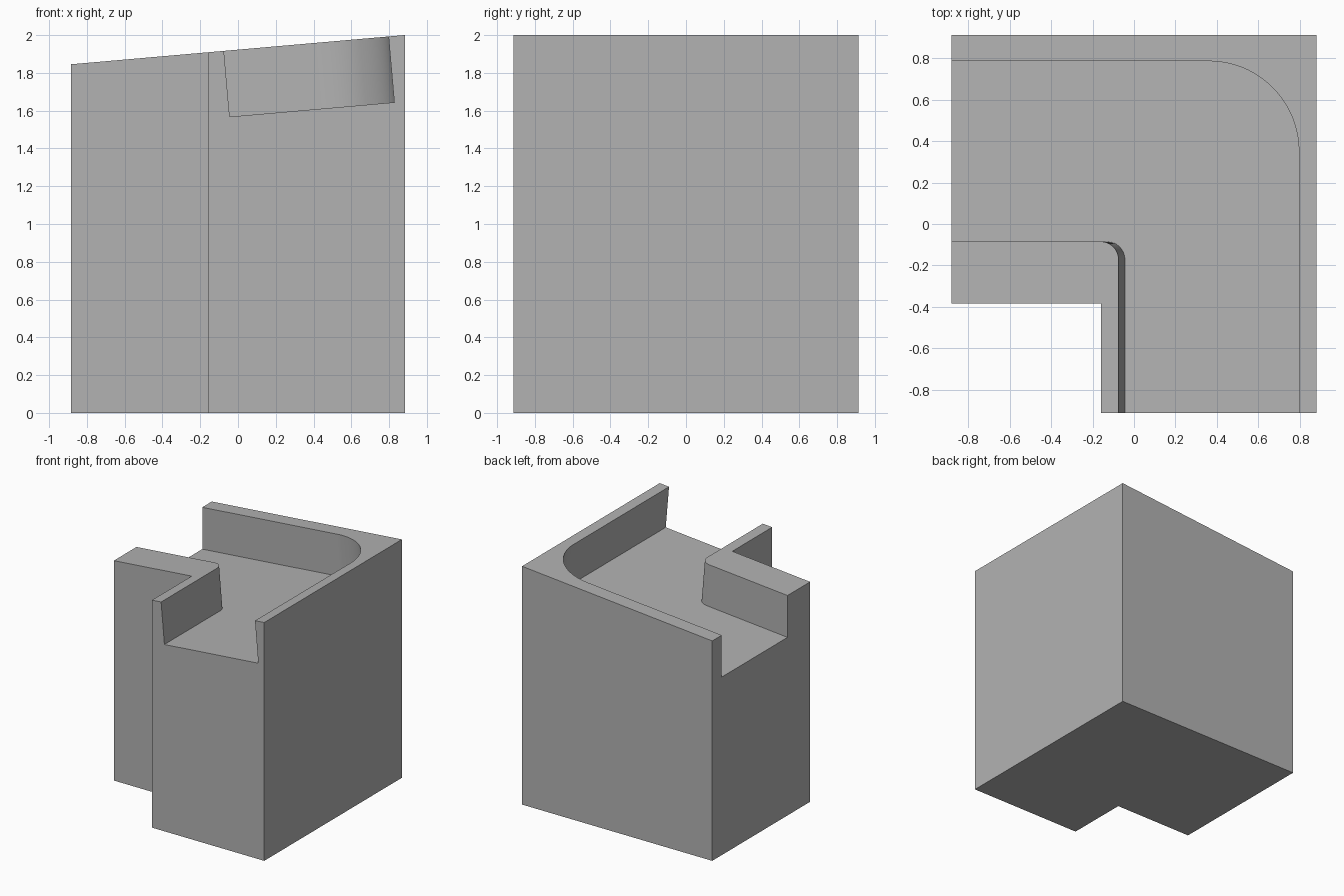
import bpy
import bmesh
from math import radians, tan, sin, cos, pi
from mathutils import Matrix

cube = bpy.data.objects.get("Cube")
if cube:
    bpy.data.objects.remove(cube, do_unlink=True)

TILT = radians(5)
TOP_MID = 1.923          # height of the sloping top at x = 0
DEPTH = 0.35             # channel depth, square to the slope

grey = bpy.data.materials.new("plain_grey")
grey.use_nodes = True
grey.diffuse_color = (0.45, 0.45, 0.45, 1)
grey.node_tree.nodes["Principled BSDF"].inputs["Base Color"].default_value = grey.diffuse_color


def prism(name, outline, low, high):
    """Extrude a flat outline between two heights."""
    bm = bmesh.new()
    base = bm.faces.new([bm.verts.new((x, y, low)) for x, y in outline])
    grown = bmesh.ops.extrude_face_region(bm, geom=[base])["geom"]
    top = [v for v in grown if isinstance(v, bmesh.types.BMVert)]
    bmesh.ops.translate(bm, verts=top, vec=(0, 0, high - low))
    bmesh.ops.recalc_face_normals(bm, faces=bm.faces)
    mesh = bpy.data.meshes.new(name)
    bm.to_mesh(mesh)
    bm.free()
    mesh.materials.append(grey)
    obj = bpy.data.objects.new(name, mesh)
    bpy.context.collection.objects.link(obj)
    return obj


def corner(x, y, r, steps):
    """Quarter round whose square corner would be at x, y (+x, +y)."""
    turn = [pi / 2 * (1 - i / steps) for i in range(steps + 1)]
    return [(x - r + r * cos(a), y - r + r * sin(a)) for a in turn]


# L-shaped block with a top that rises towards +x
X, Y = 0.883, 0.913
block = prism("corner_block", [(-X, Y), (X, Y), (X, -Y), (-0.16, -Y),
                               (-0.16, -0.385), (-X, -0.385)], 0, 1)
for v in block.data.vertices:
    if v.co.z > 0.5:
        v.co.z = TOP_MID + v.co.x * tan(TILT)

# Curved channel cutter, tilted with the top
far = 1.4
path = ([(-far, 0.787)] + corner(0.8, 0.787, 0.436, 32) + [(0.8, -far), (-0.075, -far)]
        + corner(-0.075, -0.085, 0.087, 16)[::-1] + [(-far, -0.085)])
cutter = prism("channel_cutter", path, -DEPTH, 0.5)
cutter.data.transform(Matrix.Translation((0, 0, TOP_MID)) @ Matrix.Rotation(-TILT, 4, "Y"))
cutter.hide_render = True

cut = block.modifiers.new("channel", "BOOLEAN")
cut.operation = "DIFFERENCE"
cut.solver = "EXACT"
cut.object = cutter

# Apply the cut, drop the cutter and smooth the rounded walls
bpy.ops.object.select_all(action="DESELECT")
block.select_set(True)
bpy.context.view_layer.objects.active = block
bpy.ops.object.modifier_apply(modifier=cut.name)
bpy.data.objects.remove(cutter, do_unlink=True)
bpy.ops.object.shade_smooth_by_angle(angle=radians(30))
